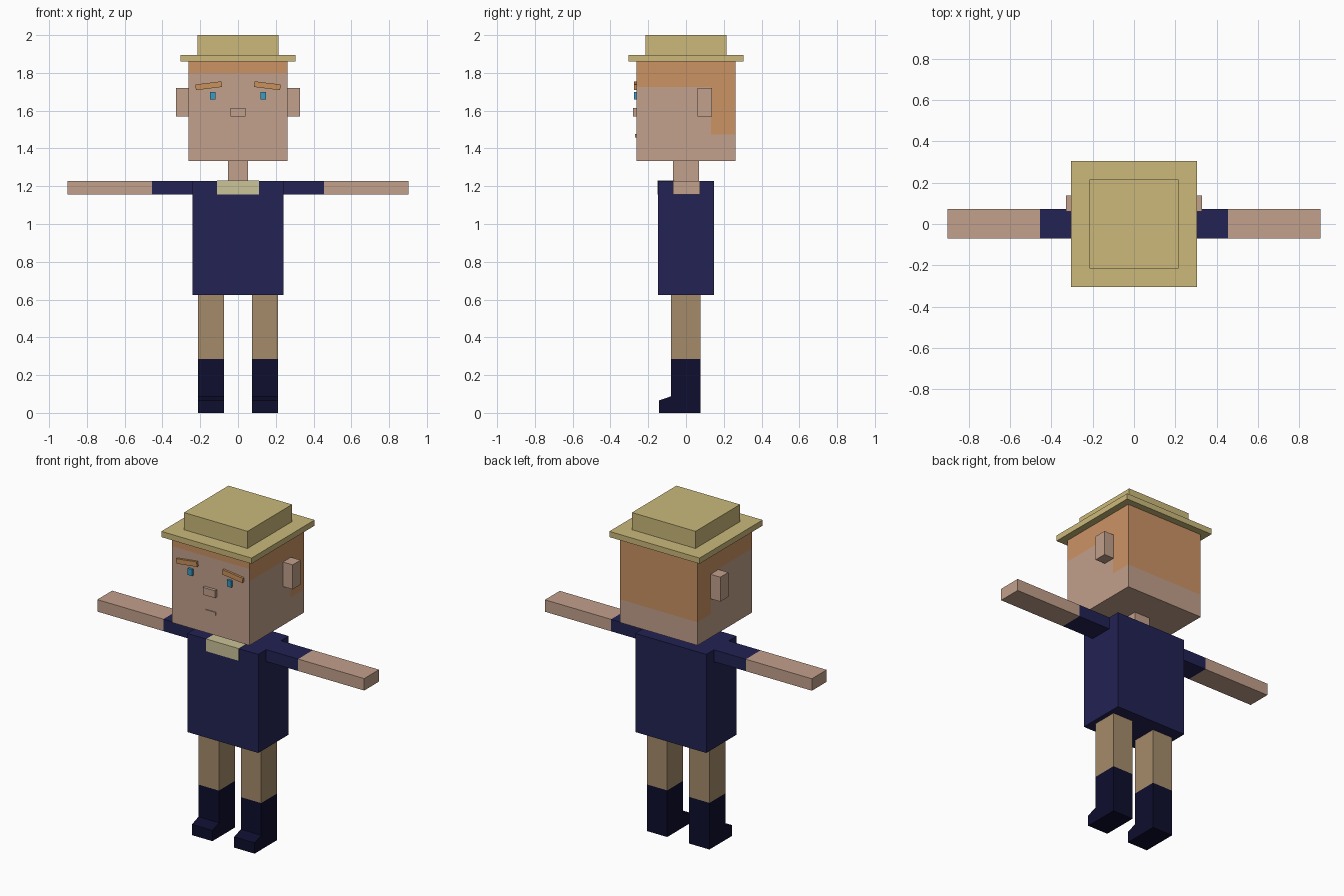
import bpy, bmesh, math
from mathutils import Matrix, Vector

if "Cube" in bpy.data.objects:
    bpy.data.objects.remove(bpy.data.objects["Cube"])


def material(name, r, g, b):
    """Flat colour given as 0-255 display values, stored linear."""
    lin = [(c / 255 / 12.92) if c < 11 else ((c / 255 + 0.055) / 1.055) ** 2.4
           for c in (r, g, b)]
    m = bpy.data.materials.new(name)
    m.diffuse_color = (*lin, 1)
    m.use_nodes = True
    m.node_tree.nodes["Principled BSDF"].inputs["Base Color"].default_value = m.diffuse_color
    return m


SKIN = material("skin", 194, 160, 140)
HAIR = material("ginger hair", 203, 147, 100)
STRAW = material("straw", 203, 185, 123)
CREAM = material("cream collar", 203, 195, 152)
NAVY = material("navy shirt", 34, 34, 84)
TAN = material("tan legs", 165, 139, 107)
BOOT = material("dark boot", 14, 14, 46)
BLUE = material("eye blue", 56, 156, 196)
BROW = material("brow", 200, 146, 92)


def finish(name, bm, *mats):
    bmesh.ops.recalc_face_normals(bm, faces=bm.faces)
    me = bpy.data.meshes.new(name)
    bm.to_mesh(me)
    bm.free()
    for m in mats:
        me.materials.append(m)
    ob = bpy.data.objects.new(name, me)
    bpy.context.collection.objects.link(ob)
    return ob


def cube_bm(x, y, z, tilt=0):
    """Box from three (min, max) ranges, tilted about y."""
    bm = bmesh.new()
    size = Matrix.Diagonal((x[1] - x[0], y[1] - y[0], z[1] - z[0], 1))
    mid = Vector([(r[0] + r[1]) / 2 for r in (x, y, z)])
    bmesh.ops.create_cube(
        bm, size=1, matrix=Matrix.Translation(mid) @ Matrix.Rotation(tilt, 4, 'Y') @ size)
    return bm


def box(name, x, y, z, mat, tilt=0):
    return finish(name, cube_bm(x, y, z, tilt), mat)


def pair(name, x, y, z, mat, tilt=0):
    """Left and right copies; x range is given for the +x side."""
    box(name + "_left", x, y, z, mat, tilt)
    box(name + "_right", (-x[1], -x[0]), y, z, mat, -tilt)


# Hat
box("hat_brim", (-.305, .305), (-.305, .305), (1.86, 1.895), STRAW)
box("hat_crown", (-.215, .215), (-.215, .215), (1.895, 2.0), STRAW)

# Head, cut along the hairline so hair can be coloured by face position
bm = cube_bm((-.262, .262), (-.263, .263), (1.333, 1.86))
for co, no in (((0, 0, 1.475), (0, 0, 1)), ((0, 0, 1.725), (0, 0, 1)),
               ((0, 0, 1.80), (0, 0, 1)), ((0, .132, 0), (0, 1, 0))):
    bmesh.ops.bisect_plane(bm, geom=bm.verts[:] + bm.edges[:] + bm.faces[:],
                           plane_co=co, plane_no=no)
for f in bm.faces:
    c = f.calc_center_median()
    line = 1.80 if c.y < -.26 else 1.475 if c.y > .132 else 1.725
    f.material_index = int(c.z > line)
finish("head", bm, SKIN, HAIR)

# Face and ears
pair("ear", (.262, .328), (.06, .137), (1.57, 1.72), SKIN)
pair("eye", (.118, .147), (-.276, -.26), (1.66, 1.70), BLUE)
pair("eyebrow", (.085, .225), (-.276, -.26), (1.717, 1.747), BROW, math.radians(7))
box("nose", (-.041, .041), (-.281, -.26), (1.57, 1.615), SKIN)
box("mouth", (-.035, .035), (-.269, -.26), (1.457, 1.476), SKIN)

# Neck, shirt and collar
box("neck", (-.052, .052), (-.07, .07), (1.16, 1.34), SKIN)
box("torso", (-.24, .24), (-.147, .147), (.625, 1.228), NAVY)
box("collar_front", (-.11, .11), (-.15, -.146), (1.155, 1.23), CREAM)
box("collar_top", (-.11, .11), (-.15, -.06), (1.226, 1.23), CREAM)

# Arms
pair("sleeve", (.235, .456), (-.07, .073), (1.155, 1.228), NAVY)
pair("forearm", (.456, .903), (-.07, .073), (1.155, 1.228), SKIN)

# Legs and boots
pair("leg", (.074, .212), (-.079, .076), (.285, .63), TAN)
profile = [(.076, 0), (.076, .285), (-.079, .285), (-.079, .088), (-.142, .066), (-.142, 0)]
for side, x0 in (("left", .074), ("right", -.212)):
    bm = bmesh.new()
    face = bm.faces.new([bm.verts.new((x0, y, z)) for y, z in profile])
    ext = bmesh.ops.extrude_face_region(bm, geom=[face])
    bmesh.ops.translate(bm, vec=(.138, 0, 0),
                        verts=[g for g in ext["geom"] if isinstance(g, bmesh.types.BMVert)])
    finish("boot_" + side, bm, BOOT)
